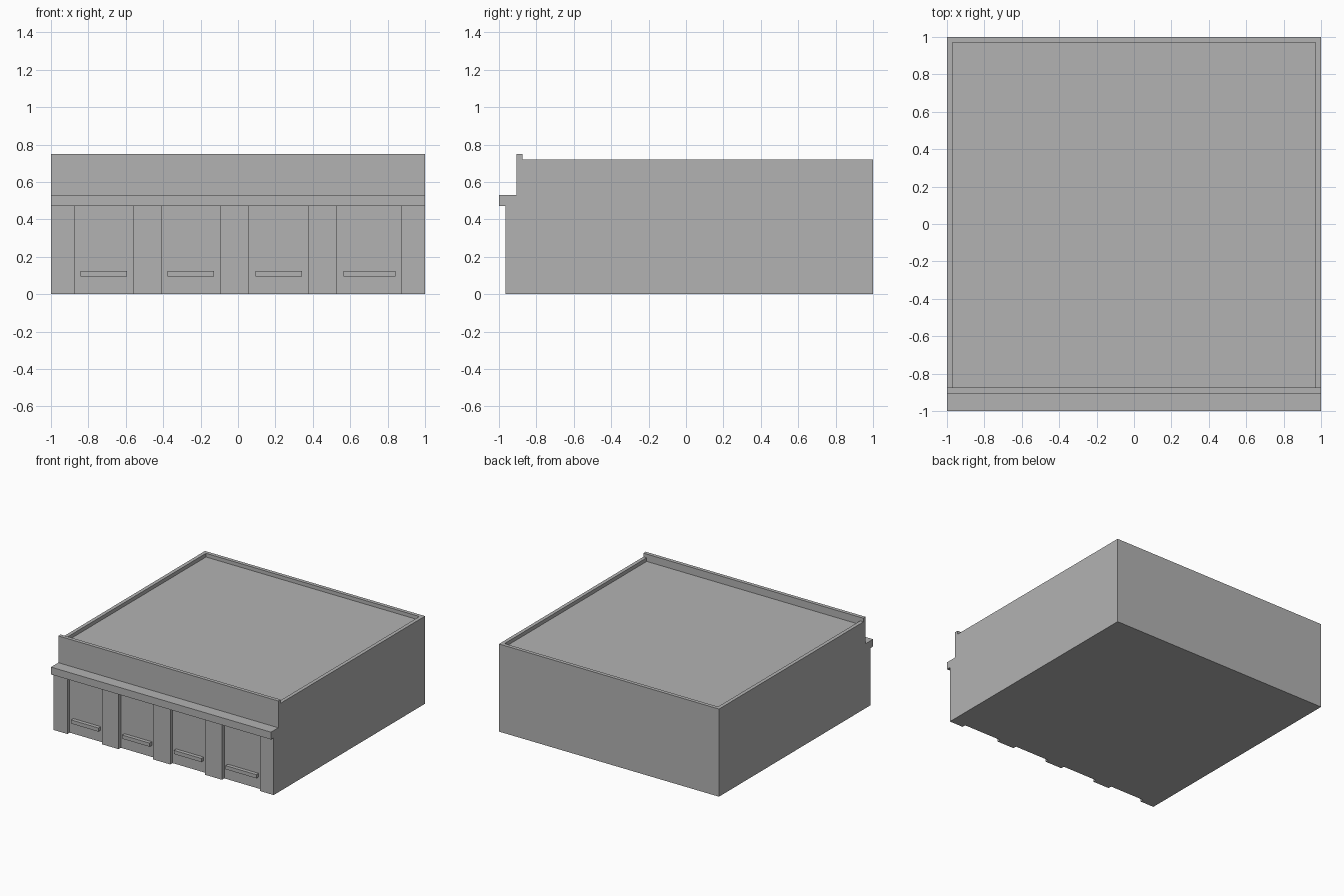
import bpy
import bmesh
from mathutils import Vector

cube = bpy.data.objects.get("Cube")
if cube:
    bpy.data.objects.remove(cube, do_unlink=True)

# Single plain grey
grey = bpy.data.materials.new("plain grey")
grey.use_nodes = True
colour = (0.45, 0.45, 0.45, 1)
grey.diffuse_color = colour
grey.node_tree.nodes["Principled BSDF"].inputs["Base Color"].default_value = colour

FRONT, DOOR = -0.965, -0.935      # pillar and door planes
LEDGE_LOW, LEDGE_TOP = 0.47, 0.53
RIM, PARAPET_BACK = 0.03, -0.875


def finish(name, bm):
    bmesh.ops.recalc_face_normals(bm, faces=bm.faces)
    mesh = bpy.data.meshes.new(name)
    bm.to_mesh(mesh)
    bm.free()
    mesh.materials.append(grey)
    obj = bpy.data.objects.new(name, mesh)
    bpy.context.collection.objects.link(obj)
    return obj


def box(name, x, y, z):
    bm = bmesh.new()
    bmesh.ops.create_cube(bm, size=1)
    for v in bm.verts:
        v.co = Vector([(a + b) / 2 + c * (b - a) for (a, b), c in zip((x, y, z), v.co)])
    return finish(name, bm)


# Building shell: side profile (y, z) with ledge and raised front parapet
profile = [(DOOR, 0), (1, 0), (1, 0.72), (PARAPET_BACK, 0.72),
           (PARAPET_BACK, 0.75), (-0.905, 0.75), (-0.905, LEDGE_TOP),
           (-1, LEDGE_TOP), (-1, LEDGE_LOW), (DOOR, LEDGE_LOW)]
bm = bmesh.new()
side = bm.faces.new([bm.verts.new((-1, y, z)) for y, z in profile])
wall = bmesh.ops.extrude_face_region(bm, geom=[side])["geom"]
bmesh.ops.translate(bm, vec=(2, 0, 0),
                    verts=[g for g in wall if isinstance(g, bmesh.types.BMVert)])
bmesh.ops.recalc_face_normals(bm, faces=bm.faces)


def roof_faces():
    return [f for f in bm.faces if f.normal.z > 0.9
            and abs(f.calc_center_median().z - 0.72) < 0.001]


# Roof: cut the rim lines into the top, then sink the middle
for point, normal in (((RIM - 1, 0, 0), (1, 0, 0)), ((1 - RIM, 0, 0), (1, 0, 0)),
                      ((0, 1 - RIM, 0), (0, 1, 0))):
    faces = roof_faces()
    edges = {e for f in faces for e in f.edges}
    verts = {v for f in faces for v in f.verts}
    bmesh.ops.bisect_plane(bm, geom=list(verts) + list(edges) + faces,
                           plane_co=point, plane_no=normal)
    bm.normal_update()
middle = max(roof_faces(), key=lambda f: f.calc_area())
sunk = bmesh.ops.extrude_face_region(bm, geom=[middle])["geom"]
bmesh.ops.translate(bm, vec=(0, 0, -0.03),
                    verts=[g for g in sunk if isinstance(g, bmesh.types.BMVert)])
if middle.is_valid:
    bmesh.ops.delete(bm, geom=[middle], context="FACES_ONLY")
finish("building_shell", bm)

# Pillars between the doors
pillars = [(-1, -0.875), (-0.56, -0.41), (-0.095, 0.06), (0.375, 0.53), (0.875, 1)]
for i, span in enumerate(pillars):
    box(f"pillar_{i + 1}", span, (FRONT, DOOR), (0, LEDGE_LOW))

# One handle bar on each door
for i, (left, right) in enumerate(zip(pillars, pillars[1:])):
    box(f"door_handle_{i + 1}", (left[1] + 0.033, right[0] - 0.033),
        (FRONT, DOOR), (0.095, 0.125))
